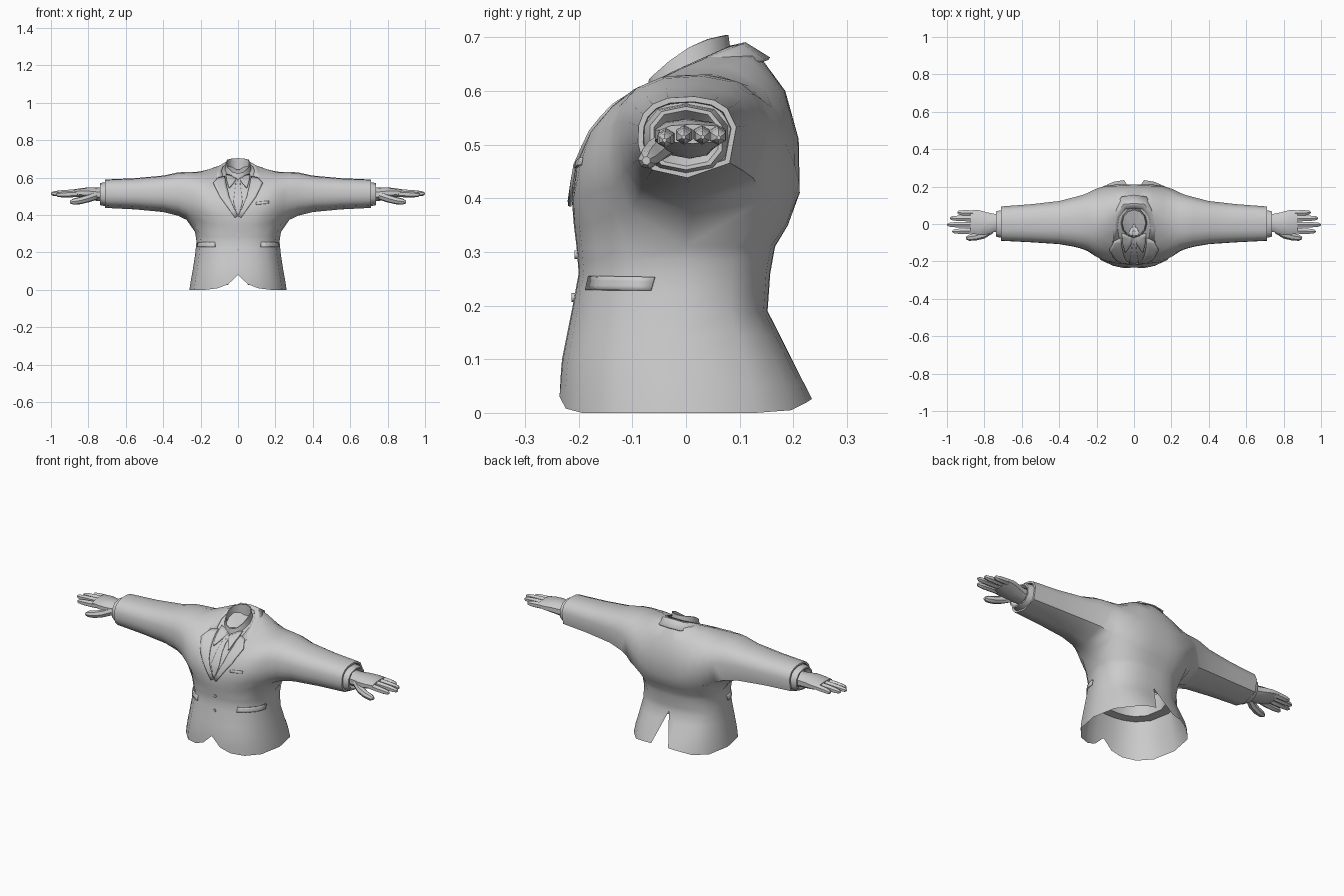
import bpy, bmesh, math
from mathutils import Vector
from mathutils.bvhtree import BVHTree

if "Cube" in bpy.data.objects:
    bpy.data.objects.remove(bpy.data.objects["Cube"])


def finish(name, bm, mirror=True, thick=0, angle=40):
    bmesh.ops.remove_doubles(bm, verts=bm.verts, dist=1e-5)
    bmesh.ops.recalc_face_normals(bm, faces=bm.faces)
    me = bpy.data.meshes.new(name)
    bm.to_mesh(me)
    bm.free()
    ob = bpy.data.objects.new(name, me)
    bpy.context.collection.objects.link(ob)
    bpy.ops.object.select_all(action='DESELECT')
    ob.select_set(True)
    bpy.context.view_layer.objects.active = ob
    bpy.ops.object.shade_smooth_by_angle(angle=math.radians(angle))
    if mirror:
        ob.modifiers.new("mirror", 'MIRROR').use_clip = True
    if thick:
        s = ob.modifiers.new("thickness", 'SOLIDIFY')
        s.thickness, s.offset = thick, 0
    return ob


def loft(name, *grids, closed=True, cap=False, **kw):
    bm = bmesh.new()
    for rings in grids:
        vs = [[bm.verts.new(p) for p in r] for r in rings]
        n = len(rings[0])
        for a, b in zip(vs, vs[1:]):
            for i in range(n if closed else n - 1):
                j = (i + 1) % n
                bm.faces.new((a[i], a[j], b[j], b[i]))
        if cap:
            bm.faces.new(vs[-1])
    return finish(name, bm, **kw)


def spow(v, p):
    return math.copysign(abs(v) ** p, v)


def tube(name, stations, sides=8, power=1.0, **kw):
    # stations along x: (x, y, z, ry, rz)
    ang = [2 * math.pi * (i + .5) / sides for i in range(sides)]
    return loft(name, [[(x, y + ry * spow(math.cos(a), power), z + rz * spow(math.sin(a), power))
                        for a in ang] for x, y, z, ry, rz in stations], **kw)


# Jacket skirt and waist: (z, half width, front y, back y)
SKIRT = [(0, .26, -.234, .237), (.025, .257, -.238, .237), (.10, .243, -.231, .198),
         (.19, .229, -.213, .152), (.26, .222, -.2, .157), (.31, .23, -.204, .166)]
FRONT = [0, 8, 20, 38, 62, 90]
ANG = FRONT + [180 - a for a in FRONT[-2::-1]]
HEM = {0: .08, 8: .03, 20: .008, 142: .005, 160: .02, 172: .026, 180: .19}


def skirt_point(z, a, k=1.0):
    for p, q in zip(SKIRT, SKIRT[1:]):
        if z <= q[0]:
            break
    t = (z - p[0]) / (q[0] - p[0])
    w, f, b = [p[i] + (q[i] - p[i]) * t for i in (1, 2, 3)]
    s = 0 if a in (0, 180) else spow(math.sin(math.radians(a)), .8)
    c = 0 if a == 90 else spow(math.cos(math.radians(a)), .8)
    return (k * w * s, k * (f * c if c > 0 else -b * c), z)


skirt = [[skirt_point(max(z, HEM.get(a, 0)), a) for a in ANG]
         for z in (0, .05, .10, .145, .19, .225, .26, .285, .31)]

# Chest and sleeves: sections along x blend from the centre profile to an oval;
# their open ends sit on the waist ring, then close under the arm
CENTRE = [(-.209, .35), (-.213, .40), (-.2, .47), (-.163, .53), (-.10, .585), (-.02, .628),
          (.07, .672), (.135, .668), (.185, .60), (.21, .51), (.212, .41), (.19, .35)]
OVAL = [-50, -25, -5, 12, 30, 50, 72, 95, 118, 140, 170, 215]
# (x, blend, front y, back y, low z, high z)
SLEEVE = [(0, 0, -.21, .21, .30, .64), (.05, .03, -.21, .21, .30, .64), (.10, .18, -.212, .208, .31, .632),
          (.156, .5, -.195, .196, .33, .622), (.208, .82, -.166, .182, .35, .624),
          (.245, .95, -.144, .167, .352, .629), (.275, 1, -.134, .157, .374, .631),
          (.32, 1, -.122, .145, .396, .628), (.40, 1, -.108, .124, .416, .611),
          (.55, 1, -.098, .107, .43, .597), (.71, 1, -.09, .095, .438, .59),
          (.71, 1, -.08, .085, .448, .58), (.68, 1, -.078, .083, .45, .578)]
chest = []
for k, (x, t, y0, y1, z0, z1) in enumerate(SLEEVE):
    ring = []
    for (cy, cz), a in zip(CENTRE, OVAL):
        a = math.radians(a)
        ey = (y0 + y1) / 2 - (y1 - y0) / 2 * spow(math.cos(a), .8)
        ez = (z0 + z1) / 2 + (z1 - z0) / 2 * spow(math.sin(a), .8)
        if x < .04 and -.05 < cy < .1 and cz > .5:
            cz -= .035
        ring.append((x, cy + (ey - cy) * t, cz + (ez - cz) * t))
    if k < len(FRONT):
        ends = skirt_point(.31, FRONT[k]), skirt_point(.31, 180 - FRONT[k])
    else:
        ends = [(x, (y0 + y1) / 2, z0)] * 2
    chest.append([ends[0]] + ring + [ends[1]])
jacket = loft("jacket", skirt, chest, closed=False, angle=50)
loft("jacket_lining", [[skirt_point(.2, a, k) if z < .25 else skirt_point(z, a, k) for a in ANG]
                       for z, k in ((.2, .98), (.2, .75), (.3, .75))], closed=False)

# Shirt cuffs and hands
tube("shirt_cuff", [(.685, 0, .51, .082, .066), (.715, 0, .511, .076, .063), (.738, 0, .512, .07, .059),
                    (.738, 0, .512, .062, .052), (.715, 0, .512, .05, .036)], 10, .8, cap=True)
tube("sleeve_end", [(.69, .002, .513, .084, .068), (.69, .002, .513, .04, .03)], 10, .8, cap=True)
tube("palm", [(.70, .008, .51, .05, .036), (.745, .006, .51, .05, .036), (.79, .003, .515, .063, .033),
              (.83, .008, .518, .069, .027), (.875, .012, .52, .064, .018)], 10, .85, cap=True)
for nm, y, z, tip, dy in (("index", -.036, .514, .972, -.004), ("middle", -.003, .52, 1.0, -.001),
                          ("ring", .029, .52, .985, .002), ("little", .057, .519, .945, .004)):
    L = tip - .85
    tube(nm + "_finger", [(.85 + L * s, y + dy * s, z - .006 * s, r, r)
                          for s, r in ((0, .017), (.35, .0175), (.7, .016), (.92, .012), (1, .004))], 6, cap=True)
tube("thumb", [(.755, -.03, .505, .02, .024), (.80, -.055, .489, .023, .022), (.845, -.067, .477, .021, .02),
               (.88, -.072, .472, .018, .017), (.897, -.074, .47, .008, .008)], 7, cap=True)

# Patches laid on the jacket surface
b = bmesh.new()
b.from_mesh(jacket.data)
TREE = BVHTree.FromBMesh(b)
b.free()


def drop(a, z, off, side):
    # front: a = x, cast along +y; side: a = y, cast along -x at the waist
    if side:
        o, d = Vector((.5, a, z)), Vector((-1, 0, 0))
    else:
        o, d = Vector((max(a, .0005), -1, z)), Vector((0, 1, 0))
    p = TREE.ray_cast(o, d)[0] - d * off
    if not side:
        p.x = a
    return p


def patch(name, pairs, off=.006, thick=.01, side=False, cols=4, **kw):
    rows = []
    for (l, r), (l2, r2) in zip(pairs, pairs[1:]):
        rows += [(Vector(l).lerp(Vector(l2), k / 3), Vector(r).lerp(Vector(r2), k / 3)) for k in range(3)]
    rows.append((Vector(pairs[-1][0]), Vector(pairs[-1][1])))
    grid = []
    for l, r in rows:
        pts = [l.lerp(r, c / cols) for c in range(cols + 1)]
        grid.append([drop(p.x, p.y, off, side) for p in pts])
    return loft(name, grid, closed=False, thick=thick, **kw)


patch("lapel", [((.07, .605), (.105, .60)), ((.062, .56), (.132, .572)), ((.045, .49), (.098, .50)),
                ((.002, .395), (.016, .385))], .005, .006)
patch("pocket_flap", [((-.18, .255), (-.058, .253)), ((-.186, .229), (-.065, .228))], .004, .006, side=True)
patch("breast_pocket", [((.095, .468), (.165, .476)), ((.097, .455), (.165, .462))], .003, .004, mirror=False)
patch("shirt_collar_wing", [((.003, .602), (.065, .618)), ((.02, .575), (.06, .585)), ((.045, .545), (.05, .55))],
      .005, .006)
patch("tie", [((0, .605), (.02, .60)), ((0, .565), (.012, .565)), ((0, .47), (.024, .47)),
              ((0, .40), (.004, .40))], .002, .004)

# Turned-down jacket collar round the neck
loft("jacket_collar", [
    [(0, .085, .682), (.045, .08, .68), (.08, .035, .66), (.088, -.02, .635), (.08, -.075, .603)],
    [(0, .11, .688), (.055, .105, .685), (.098, .045, .662), (.106, -.025, .633), (.10, -.09, .598)],
    [(0, .155, .66), (.065, .145, .657), (.118, .065, .643), (.135, -.03, .616), (.13, -.105, .582)]],
    closed=False, thick=.006)


# Shirt collar band, tilted forward
def band(k, down):
    pts = []
    for i in range(12):
        a = 2 * math.pi * i / 12
        t = .5 - .5 * math.cos(a)
        pts.append((.066 * k * math.sin(a), .005 - .074 * k * math.cos(a),
                    .622 + .082 * t + .018 * math.sin(math.pi * t) - down))
    return pts


loft("shirt_collar_band", [band(1.12, .06), band(1, 0), band(.92, 0), band(.92, .06)], mirror=False)

# Front buttons
for z in (.295, .215):
    bm = bmesh.new()
    bmesh.ops.create_cone(bm, cap_ends=True, segments=10, radius1=.008, radius2=.008, depth=.008)
    btn = finish("button", bm, mirror=False)
    btn.rotation_euler = (math.radians(90), 0, 0)
    btn.location = drop(0, z, .001, False)
